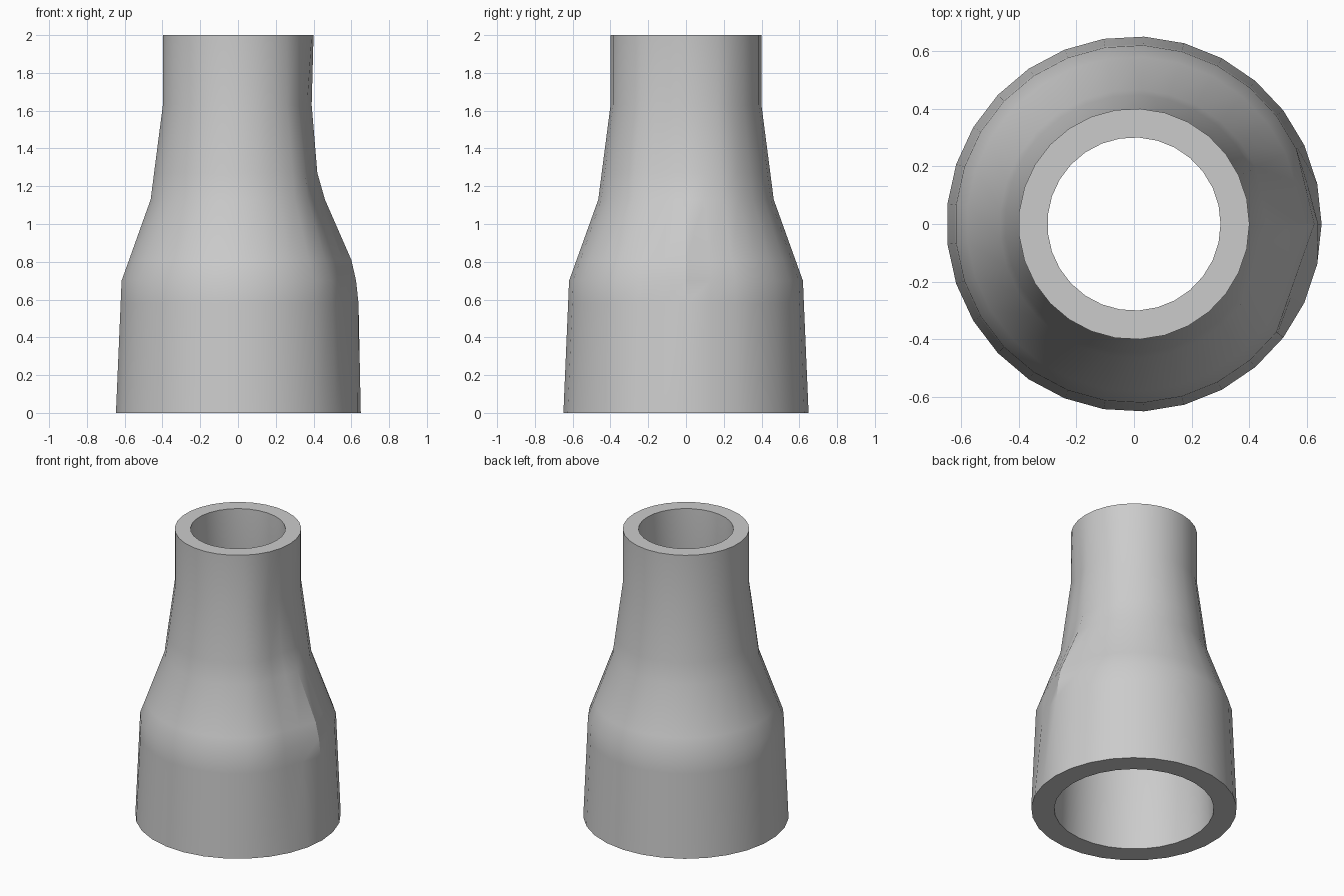
import bpy, bmesh, math

if "Cube" in bpy.data.objects:
    bpy.data.objects.remove(bpy.data.objects["Cube"], do_unlink=True)

SIDES = 29
# (height, outer radius, radius on the repaired +x ridge or None where it is round)
OUTER = [(0, 0.65, None), (0.58, 0.625, 0.638), (0.7, 0.62, 0.625),
         (0.81, 0.58, 0.60), (1.13, 0.465, 0.46), (1.27, 0.447, 0.42),
         (1.63, 0.40, 0.39), (2, 0.40, None)]
# bore: height and radius, top to bottom
INNER = [(2, 0.30), (1.63, 0.30), (1.13, 0.365), (0.7, 0.485), (0, 0.505)]


def spot(i, r):
    a = 2 * math.pi * i / SIDES
    return r * math.cos(a), r * math.sin(a)


def ring_points(r, ridge):
    """Circle whose sector around +x is flattened to two chords."""
    pts = [spot(i, r) for i in range(SIDES)]
    if ridge is not None:
        for end, count in ((-3, 3), (2, 2)):
            ex, ey = spot(end, r)
            for k in range(count):
                t = k / count
                i = k if end > 0 else -k
                pts[i] = (ridge + (ex - ridge) * t, ey * t)
    return pts


bm = bmesh.new()
rings = []
for z, r, ridge in OUTER + [(z, r, None) for z, r in INNER]:
    rings.append([bm.verts.new((x, y, z)) for x, y in ring_points(r, ridge)])

# skin the outside, top rim, bore and bottom rim as one closed loop
for n, low in enumerate(rings):
    high = rings[(n + 1) % len(rings)]
    for i in range(SIDES):
        j = (i + 1) % SIDES
        bm.faces.new((low[i], low[j], high[j], high[i]))
bmesh.ops.recalc_face_normals(bm, faces=bm.faces)

mesh = bpy.data.meshes.new("reducer_pipe")
bm.to_mesh(mesh)
bm.free()
pipe = bpy.data.objects.new("reducer_pipe", mesh)
bpy.context.collection.objects.link(pipe)

grey = bpy.data.materials.new("plain_grey")
grey.use_nodes = True
colour = (0.6, 0.6, 0.6, 1)
grey.diffuse_color = colour
grey.node_tree.nodes["Principled BSDF"].inputs["Base Color"].default_value = colour
mesh.materials.append(grey)

bpy.ops.object.select_all(action='DESELECT')
pipe.select_set(True)
bpy.context.view_layer.objects.active = pipe
bpy.ops.object.shade_smooth_by_angle(angle=math.radians(30))
